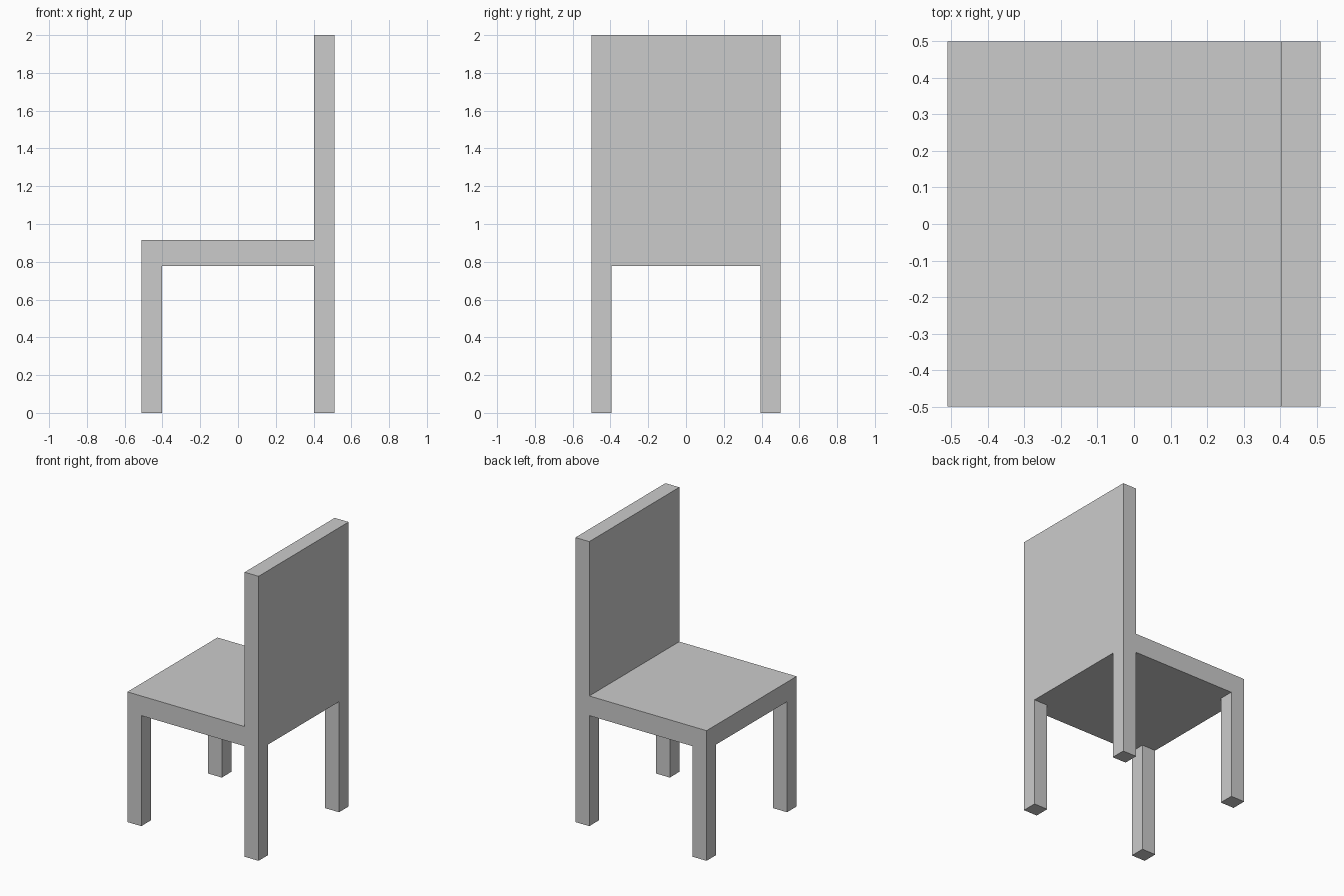
import bpy

if "Cube" in bpy.data.objects:
    bpy.data.objects.remove(bpy.data.objects["Cube"])


def box(name, x, y, z):
    """Flat-faced block spanning the given (min, max) ranges."""
    bpy.ops.mesh.primitive_cube_add(size=1)
    obj = bpy.context.object
    obj.name = obj.data.name = name
    for v in obj.data.vertices:
        v.co = [lo + (c + 0.5) * (hi - lo) for c, (lo, hi) in zip(v.co, (x, y, z))]
    return obj


HALF_X, HALF_Y = 0.51, 0.5
BACK_X = 0.402                 # inner face of backrest and legs
LEG_Y = 0.394                  # inner face of legs
SEAT_BOTTOM, SEAT_TOP, TOP = 0.777, 0.915, 2.0

# Seat slab and full-width backrest
box("seat", (-HALF_X, BACK_X), (-HALF_Y, HALF_Y), (SEAT_BOTTOM, SEAT_TOP))
box("backrest", (BACK_X, HALF_X), (-HALF_Y, HALF_Y), (SEAT_BOTTOM, TOP))

# Four square legs flush with the corners
for x_name, x in (("seat_end", (-HALF_X, -BACK_X)), ("backrest_end", (BACK_X, HALF_X))):
    for y_name, y in (("front", (-HALF_Y, -LEG_Y)), ("rear", (LEG_Y, HALF_Y))):
        box(f"{x_name}_{y_name}_leg", x, y, (0, SEAT_BOTTOM))
